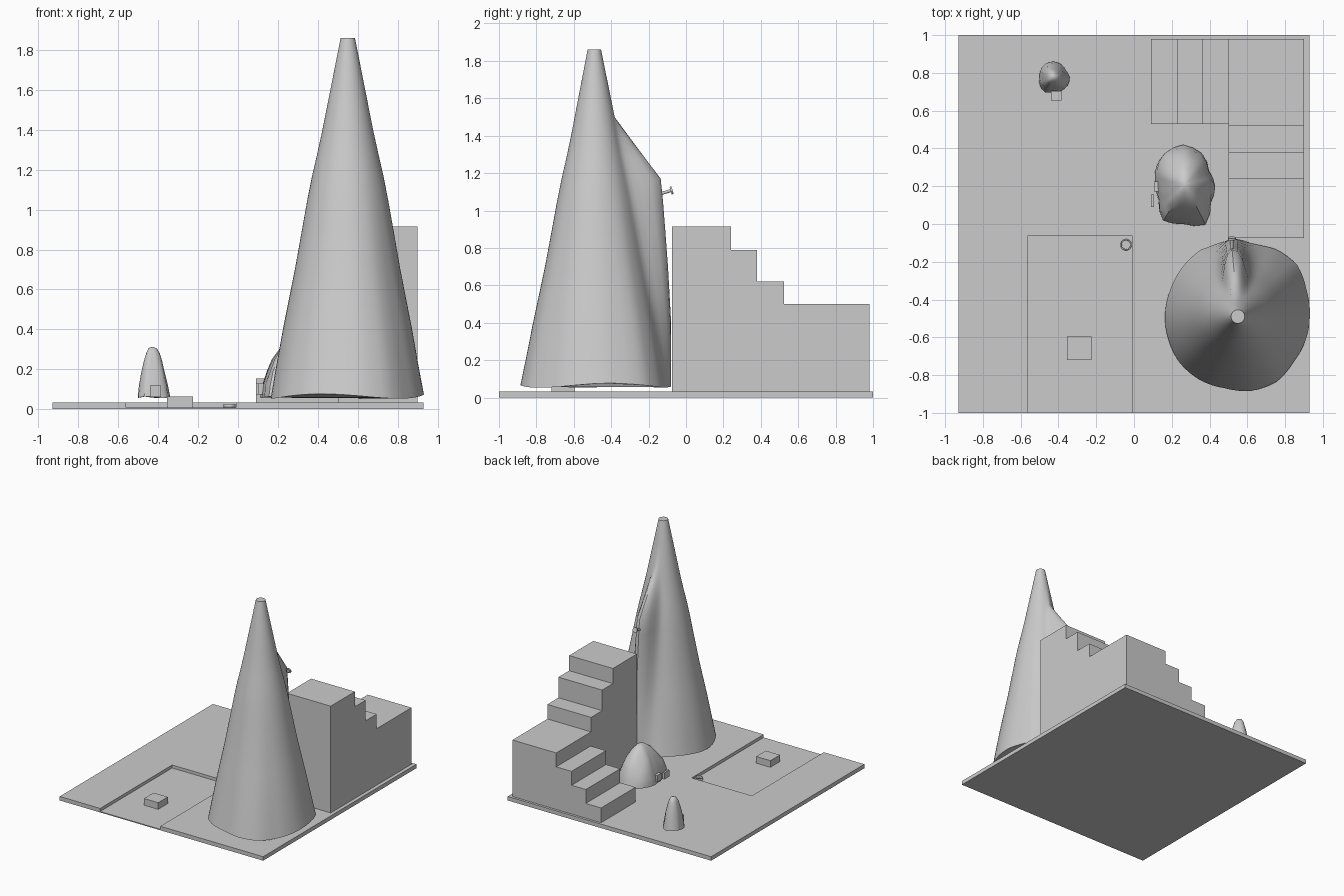
import bpy, bmesh, math, random
from mathutils import Vector

random.seed(4)
cube = bpy.data.objects.get("Cube")
if cube:
    bpy.data.objects.remove(cube, do_unlink=True)

stone = bpy.data.materials.new("stone_grey")
stone.use_nodes = True
GREY = (0.6, 0.6, 0.6, 1)
stone.diffuse_color = GREY
stone.node_tree.nodes["Principled BSDF"].inputs["Base Color"].default_value = GREY


def finish(name, bm, smooth=None):
    bmesh.ops.recalc_face_normals(bm, faces=bm.faces)
    mesh = bpy.data.meshes.new(name)
    bm.to_mesh(mesh)
    bm.free()
    mesh.materials.append(stone)
    obj = bpy.data.objects.new(name, mesh)
    bpy.context.collection.objects.link(obj)
    if smooth:
        bpy.ops.object.select_all(action='DESELECT')
        bpy.context.view_layer.objects.active = obj
        obj.select_set(True)
        bpy.ops.object.shade_smooth_by_angle(angle=math.radians(smooth))
    return obj


def prism(name, outline, direction):
    """Extrude a closed outline along a direction."""
    bm = bmesh.new()
    face = bm.faces.new([bm.verts.new(p) for p in outline])
    ext = bmesh.ops.extrude_face_region(bm, geom=[face])
    moved = [v for v in ext["geom"] if isinstance(v, bmesh.types.BMVert)]
    bmesh.ops.translate(bm, verts=moved, vec=direction)
    return finish(name, bm)


def box(name, x0, x1, y0, y1, z0, z1):
    return prism(name, [(x0, y0, z0), (x1, y0, z0), (x1, y1, z0), (x0, y1, z0)],
                 (0, 0, z1 - z0))


def lerp_table(table, t):
    for (a, va), (b, vb) in zip(table, table[1:]):
        if t <= b:
            return va + (vb - va) * (t - a) / (b - a)
    return table[-1][1]


def around(radii, angle):
    """Radius of a closed outline sampled at equal angles."""
    t = angle / math.tau * len(radii)
    i = int(t) % len(radii)
    f = t - int(t)
    return radii[i] * (1 - f) + radii[(i + 1) % len(radii)] * f


def loft(name, foot, peak, segs, rings, radius, wave, smooth):
    """Rings from foot to peak; radius(z, angle) shapes each one."""
    bm = bmesh.new()
    loops = []
    for k, z in enumerate(rings):
        t = k / (len(rings) - 1)
        c = Vector(foot).lerp(Vector(peak), t)
        loop = []
        for i in range(segs):
            a = math.tau * i / segs
            r = radius(z, a)
            dz = wave * math.sin(3 * a + 1) if k == 0 else 0
            loop.append(bm.verts.new((c.x + r * math.cos(a), c.y + r * math.sin(a), z + dz)))
        loops.append(loop)
    for low, high in zip(loops, loops[1:]):
        for i in range(segs):
            j = (i + 1) % segs
            bm.faces.new((low[i], low[j], high[j], high[i]))
    bm.faces.new(loops[0][::-1])
    bm.faces.new(loops[-1])
    return finish(name, bm, smooth)


# Ground slab with a shallow recess open to the front
TOP = 0.033
slab = [(-0.93, -1), (-0.56, -1), (-0.56, -0.06), (-0.01, -0.06),
        (-0.01, -1), (0.93, -1), (0.93, 1), (-0.93, 1)]
prism("ground_slab", [(x, y, 0) for x, y in slab], (0, 0, TOP))
box("recess_floor", -0.56, -0.01, -1, -0.06, 0, 0.008)
box("recess_block", -0.355, -0.225, -0.72, -0.595, 0.008, 0.063)

# Small open ring in the recess corner
bpy.ops.mesh.primitive_cylinder_add(vertices=32, radius=0.03, depth=0.018,
                                    end_fill_type='NOTHING', location=(-0.042, -0.11, 0.017))
ring = bpy.context.object
ring.name = "recess_ring"
ring.data.materials.append(stone)
wall = ring.modifiers.new("wall", 'SOLIDIFY')
wall.thickness = 0.007
bpy.ops.object.shade_smooth_by_angle(angle=math.radians(35))


# Corner staircase: lower flight, then landing and upper flight
def stairs(name, edges, heights, place, direction):
    pts = [(edges[0], TOP)]
    for a, b, h in zip(edges, edges[1:], heights):
        pts += [(a, h), (b, h)]
    pts.append((edges[-1], TOP))
    prism(name, [place(u, z) for u, z in pts], direction)


stairs("lower_stairs", [0.09, 0.23, 0.36, 0.5], [0.155, 0.27, 0.385],
       lambda u, z: (u, 0.53, z), (0, 0.45, 0))
stairs("upper_stairs", [0.98, 0.525, 0.38, 0.24, -0.075], [0.5, 0.62, 0.79, 0.915],
       lambda u, z: (0.5, u, z), (0.4, 0, 0))

# Tall spire: circular above, uneven at the foot, with a ridge at the back
SPIRE = [(0.07, 0.385), (0.4, 0.325), (0.7, 0.265), (1.12, 0.19),
         (1.35, 0.137), (1.5, 0.107), (1.86, 0.036)]
RIDGE = [(0.07, 0.035), (0.4, 0.09), (0.7, 0.13), (1.17, 0.175), (1.5, 0), (1.86, 0)]
FOOT = [0.38, 0.385, 0.41, 0.40, 0.37, 0.365, 0.394, 0.385, 0.38,
        0.385, 0.39, 0.4, 0.4, 0.395, 0.41, 0.41, 0.385, 0.382]


def spire_radius(z, a):
    uneven = around(FOOT, a) / 0.385 - 1
    fade = max(0, 1 - z / 1.3)
    bump = math.exp(-((a - math.radians(94)) / 0.25) ** 2)
    return lerp_table(SPIRE, z) * (1 + uneven * fade) + lerp_table(RIDGE, z) * bump


loft("tall_spire", (0.55, -0.48, 0), (0.55, -0.49, 0), 72,
     [0.065, 0.2, 0.4, 0.55, 0.7, 0.9, 1.05, 1.17, 1.28, 1.39, 1.5, 1.68, 1.86],
     spire_radius, 0.012, 40)


# Knob on the ridge
def rod(name, start, end, radius):
    start, end = Vector(start), Vector(end)
    axis = end - start
    bm = bmesh.new()
    bmesh.ops.create_cone(bm, cap_ends=True, segments=16, radius1=radius, radius2=radius,
                          depth=axis.length)
    turn = axis.to_track_quat('Z', 'Y').to_matrix().to_4x4()
    bm.transform(turn)
    bmesh.ops.translate(bm, verts=bm.verts, vec=(start + end) / 2)
    finish(name, bm, 35)


rod("knob_stem", (0.518, -0.16, 1.082), (0.518, -0.08, 1.107), 0.008)
rod("knob_head", (0.518, -0.082, 1.106), (0.518, -0.072, 1.109), 0.021)


# Boulders: outline radii scaled by a dome profile, slightly rough
def boulder(name, foot, peak, outline, profile, segs):
    rough = {}

    def radius(z, a):
        key = (z, round(a, 3))
        rough[key] = 1 + random.uniform(-0.05, 0.05) * (z > profile[0][0])
        return around(outline, a) * lerp_table(profile, z) * rough[key]
    loft(name, foot, peak, segs, [z for z, s in profile], radius, 0.004, 45)


boulder("large_boulder", (0.26, 0.2, 0), (0.27, 0.21, 0),
        [0.17, 0.16, 0.2, 0.22, 0.2, 0.17, 0.14, 0.15, 0.21, 0.2, 0.235, 0.17],
        [(0.06, 1), (0.12, 0.95), (0.19, 0.8), (0.25, 0.62), (0.3, 0.42), (0.335, 0.2),
         (0.345, 0.06)], 24)
boulder("small_boulder", (-0.425, 0.775, 0), (-0.43, 0.78, 0),
        [0.085, 0.075, 0.08, 0.085, 0.085, 0.08, 0.075, 0.085, 0.09, 0.075, 0.08, 0.085],
        [(0.06, 1), (0.12, 0.88), (0.18, 0.74), (0.24, 0.57), (0.28, 0.42), (0.305, 0.25),
         (0.312, 0.06)], 24)

# Little blocks beside the boulders
box("small_boulder_block", -0.44, -0.385, 0.655, 0.705, 0.062, 0.118)
box("large_boulder_block", 0.105, 0.155, 0.172, 0.225, 0.075, 0.13)
box("large_boulder_plate", 0.09, 0.106, 0.09, 0.155, 0.075, 0.13)
